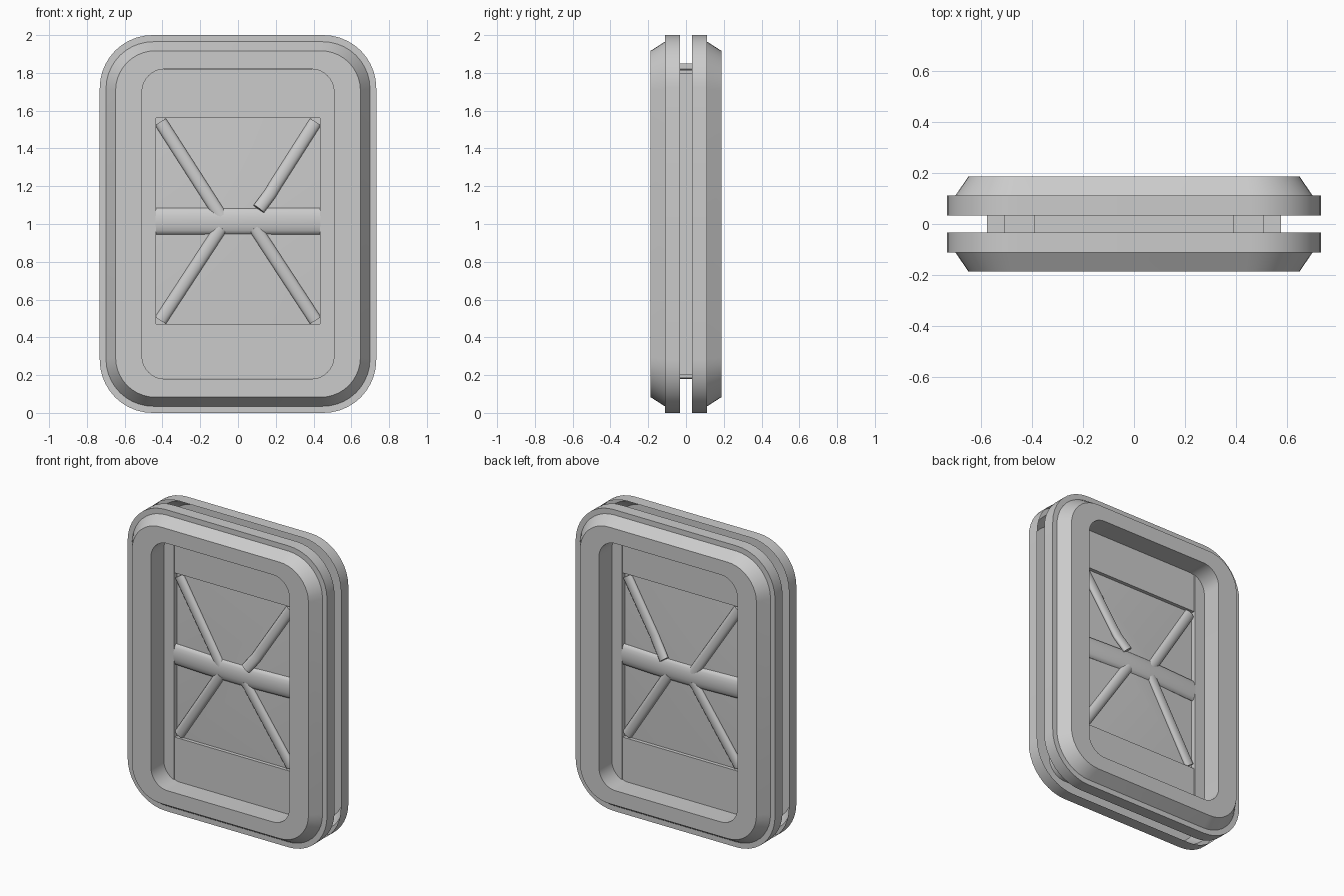
import bpy, bmesh, math
from mathutils import Vector

if "Cube" in bpy.data.objects:
    bpy.data.objects.remove(bpy.data.objects["Cube"], do_unlink=True)

MID = 1.0

metal = bpy.data.materials.new("grey_metal")
metal.use_nodes = True
GREY = (0.6, 0.6, 0.6, 1)
metal.diffuse_color = GREY
metal.node_tree.nodes["Principled BSDF"].inputs["Base Color"].default_value = GREY


def rounded_rect(half_w, half_h, radius, y, steps=10):
    """Outline in the xz plane, centred on the hatch."""
    pts = []
    for q, (sx, sz) in enumerate(((1, 1), (-1, 1), (-1, -1), (1, -1))):
        for i in range(steps + 1):
            a = math.pi / 2 * (q + i / steps)
            pts.append(Vector((sx * (half_w - radius) + radius * math.cos(a), y,
                               MID + sz * (half_h - radius) + radius * math.sin(a))))
    return pts


def loft(name, rings, caps=True, angle=30):
    """Skin a list of equal-length rings into a smooth-by-angle object."""
    bm = bmesh.new()
    loops = [[bm.verts.new(p) for p in ring] for ring in rings]
    for a, b in zip(loops, loops[1:]):
        for i in range(len(a)):
            j = (i + 1) % len(a)
            bm.faces.new((a[i], a[j], b[j], b[i]))
    if caps:
        bm.faces.new(loops[0])
        bm.faces.new(loops[-1])
    bmesh.ops.recalc_face_normals(bm, faces=bm.faces)
    mesh = bpy.data.meshes.new(name)
    bm.to_mesh(mesh)
    bm.free()
    mesh.materials.append(metal)
    obj = bpy.data.objects.new(name, mesh)
    bpy.context.collection.objects.link(obj)
    bpy.ops.object.select_all(action="DESELECT")
    obj.select_set(True)
    bpy.context.view_layer.objects.active = obj
    bpy.ops.object.shade_smooth_by_angle(angle=math.radians(angle))


def sweep(name, path, wide, deep, sides=16):
    """Elliptical rod along a path; deep is measured along y."""
    path = [Vector(p) for p in path]
    rings = []
    for i, p in enumerate(path):
        d = (path[min(i + 1, len(path) - 1)] - path[max(i - 1, 0)]).normalized()
        side = d.cross(Vector((0, 1, 0))).normalized()
        out = side.cross(d).normalized()
        rings.append([p + side * wide * math.cos(t) + out * deep * math.sin(t)
                      for t in (2 * math.pi * k / sides for k in range(sides))])
    loft(name, rings, angle=40)


def box(name, x0, x1, y, z0, z1):
    """Box reaching y to the front and to the back."""
    loft(name, [[Vector((x, d, z)) for x, d in ((x0, -y), (x1, -y), (x1, y), (x0, y))]
                for z in (z0, z1)])


# Groove liner, door plates above and below the recess, posts and spacers
loft("groove_liner", [rounded_rect(0.508, 0.82, 0.12, y) for y in (-0.033, 0.033)], caps=False)
box("upper_plate", -0.434, 0.434, 0.046, 1.56, 1.819)
box("lower_plate", -0.434, 0.434, 0.046, 0.181, 0.47)
box("top_spacer", -0.39, 0.39, 0.033, 1.8, 1.85)
for sx, label in ((1, "left"), (-1, "right")):
    box(label + "_post", sx * 0.433, sx * 0.508, 0.053, 0.185, 1.815)
    box(label + "_spacer", sx * 0.5, sx * 0.575, 0.033, 0.2, 1.8)

for s, label in ((-1, "front"), (1, "back")):
    # Flanged, chamfered frame shell, open towards the groove
    loft(label + "_frame", [rounded_rect(w, h, r, s * y) for w, h, r, y in (
        (0.732, 1.0, 0.28, 0.033), (0.732, 1.0, 0.28, 0.112),
        (0.699, 0.965, 0.25, 0.112), (0.648, 0.917, 0.21, 0.187),
        (0.508, 0.82, 0.12, 0.187), (0.508, 0.82, 0.12, 0.033))], caps=False)

    # Recessed pressing, rising as a shallow pyramid to the cross bar
    def outline(w, low, high, y):
        return [Vector((x, s * y, z)) for x, z in
                ((-w, low), (w, low), (w, high), (-w, high))]
    loft(label + "_pressing", [outline(0.434, 0.465, 1.565, 0.0),
                               outline(0.434, 0.465, 1.565, 0.022),
                               outline(0.1, 0.95, 1.08, 0.052)], angle=20)

    # Cross bar, bowed outward in the middle
    sweep(label + "_cross_bar", [(x, s * y, 1.015) for x, y in
                                 ((-0.436, 0.03), (-0.1, 0.048), (0.1, 0.048), (0.436, 0.03))],
          0.07, 0.025)

    # Diagonal braces; the upper left one is bent
    for sx, side in ((1, "left"), (-1, "right")):
        for end_z, in_z, half in ((1.54, 1.04, "upper"), (0.49, 0.98, "lower")):
            path = [(sx * 0.41, s * 0.028, end_z), (sx * 0.09, s * 0.052, in_z)]
            if sx > 0 and half == "upper":
                path = [path[0], (0.2, s * 0.046, 1.21), (0.17, s * 0.052, 1.16),
                        (0.11, s * 0.072, 1.08)]
            sweep("_".join((label, half, side, "brace")), path, 0.034, 0.02)
